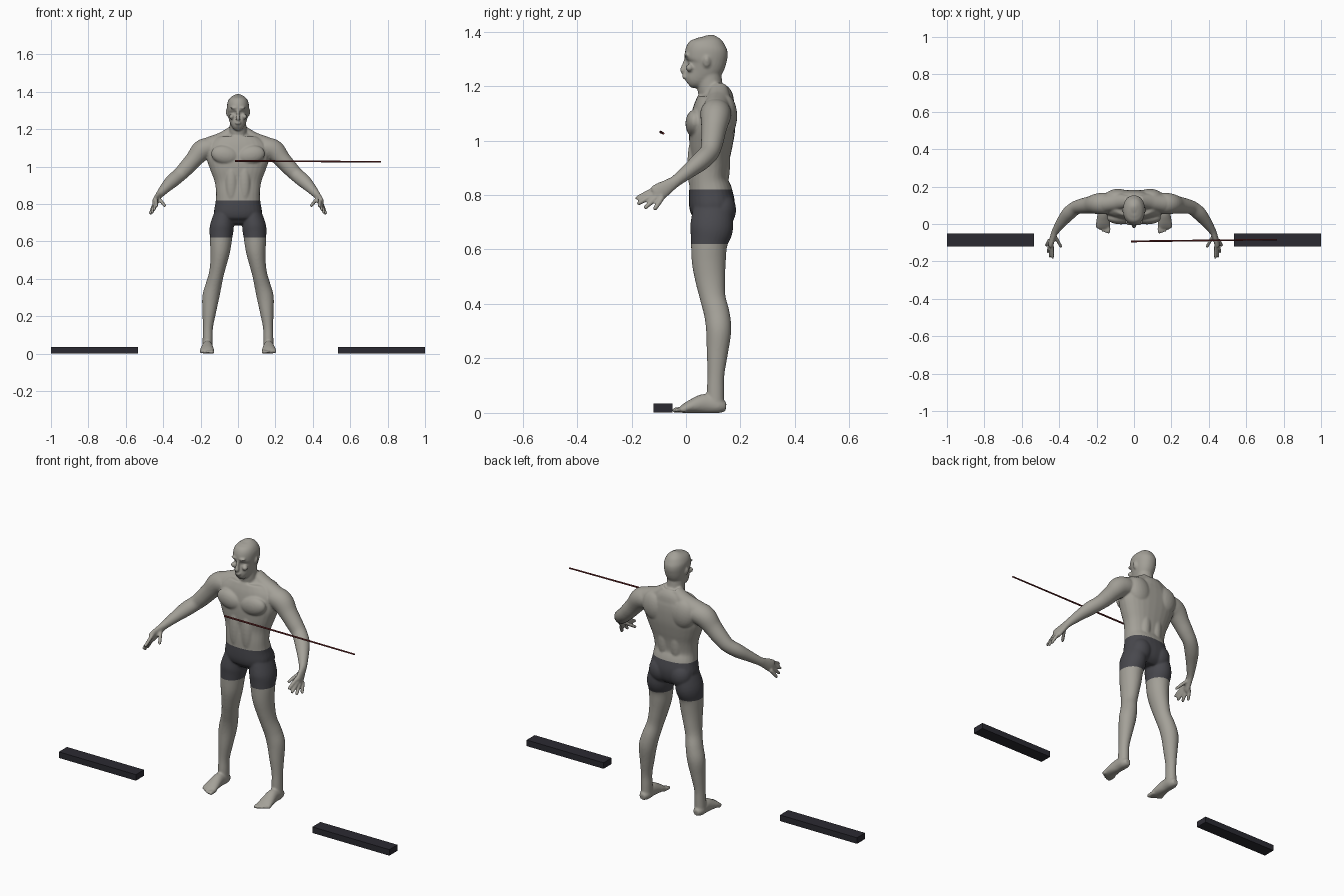
import bpy, bmesh, math
from mathutils import Vector, Matrix

if "Cube" in bpy.data.objects:
    bpy.data.objects.remove(bpy.data.objects["Cube"])


def material(name, rgb):
    m = bpy.data.materials.new(name)
    m.use_nodes = True
    m.diffuse_color = (*rgb, 1)
    m.node_tree.nodes["Principled BSDF"].inputs["Base Color"].default_value = (*rgb, 1)
    return m


skin = material("skin grey", (.37, .355, .315))
cloth = material("shorts charcoal", (.065, .065, .075))
black = material("bar black", (.024, .023, .031))
red = material("rod red", (.16, .025, .025))

bm = bmesh.new()


def smooth_rows(rows, steps=5):
    """Catmull-Rom interpolation of every column."""
    rows = [Vector(r) for r in rows]
    pts = [rows[0]] + rows + [rows[-1]]
    out = []
    for a, b, c, d in zip(pts, pts[1:], pts[2:], pts[3:]):
        for i in range(steps):
            t = i / steps
            out.append(b + (c - a) * (t / 2) + (a * 2 - b * 5 + c * 4 - d) * (t * t / 2)
                       + (b * 3 - a - c * 3 + d) * (t ** 3 / 2))
    return out + [rows[-1]]


def loft(rows, side=1, sides=28, power=1.0):
    """Closed tube through rows of x, y, z, half width, half depth."""
    rows = smooth_rows(rows)
    centres = [Vector(r[:3]) for r in rows]
    rings = []
    for i, r in enumerate(rows):
        t = (centres[min(i + 1, len(rows) - 1)] - centres[max(i - 1, 0)]).normalized()
        v = t.cross(Vector((1, 0, 0))).normalized()
        u = v.cross(t)
        ring = []
        for k in range(sides):
            a = math.tau * k / sides
            c, s = math.cos(a), math.sin(a)
            c, s = (math.copysign(abs(q) ** power, q) for q in (c, s))
            p = centres[i] + u * (c * r[3]) + v * (s * r[4])
            ring.append(bm.verts.new((p.x * side, p.y, p.z)))
        rings.append(ring)
    for a, b in zip(rings, rings[1:]):
        for k in range(sides):
            n = (k + 1) % sides
            bm.faces.new((a[k], a[n], b[n], b[k]))
    bm.faces.new(rings[0])
    bm.faces.new(rings[-1])


def column(rows, power=1.0):
    """Upright loft from rows of height, half width, front y, back y."""
    loft([(0, (f + b) / 2, z, w, (b - f) / 2) for z, w, f, b in rows], power=power)


def blob(centre, radii, side=1, tilt=0):
    c = Vector((centre[0] * side, *centre[1:]))
    m = Matrix.Translation(c) @ Matrix.Rotation(tilt * side, 4, 'Y') @ Matrix.Diagonal((*radii, 1))
    bmesh.ops.create_uvsphere(bm, u_segments=24, v_segments=14, radius=1, matrix=m)


def digit(base, tip, r, side):
    """Finger or toe with a rounded end."""
    a, b = Vector(base), Vector(tip)
    loft([(*a, r, r), (*a.lerp(b, .5), r, r), (*a.lerp(b, .9), r * .85, r * .85),
          (*b, r * .4, r * .4)], side, 12)


# Torso
column([(.69, .07, .05, .14), (.72, .115, .025, .172), (.76, .128, .012, .18), (.81, .12, .01, .17),
        (.86, .117, .012, .153), (.92, .125, .016, .158), (.98, .147, .012, .17),
        (1.04, .166, .012, .18), (1.1, .165, .022, .183), (1.14, .135, .036, .18),
        (1.165, .09, .05, .172), (1.19, .05, .06, .15)], power=.85)

# Neck and head
column([(1.12, .065, .06, .165), (1.16, .052, .05, .16), (1.19, .046, .042, .138),
        (1.24, .044, .042, .13)])
column([(1.207, .016, -.008, .025), (1.22, .032, -.012, .06), (1.25, .046, -.006, .115),
        (1.28, .054, -.001, .143), (1.31, .058, -.005, .153), (1.34, .057, .001, .151),
        (1.365, .045, .02, .137), (1.38, .026, .045, .112), (1.386, .008, .065, .09)], power=.92)
loft([(0, .002, 1.303, .006, .008), (0, -.006, 1.275, .008, .01), (0, -.01, 1.257, .012, .012),
      (0, -.002, 1.248, .008, .008)])
blob((0, -.006, 1.233), (.017, .009, .007))

for s in (1, -1):
    # Face details
    blob((.022, .002, 1.314), (.02, .011, .006), s)
    blob((.034, .012, 1.267), (.014, .014, .014), s)
    blob((.058, .076, 1.288), (.007, .013, .021), s, .2)

    # Chest, back and seat muscles
    blob((.07, .032, 1.062), (.075, .034, .05), s, -.2)
    blob((.085, .145, 1.09), (.07, .043, .08), s, .3)
    blob((.036, .13, .92), (.035, .032, .12), s)
    blob((.062, .13, .745), (.06, .054, .066), s)
    blob((.035, .03, .91), (.032, .025, .11), s)
    loft([(.03, .12, 1.2, .02, .03), (.085, .12, 1.145, .04, .045), (.15, .11, 1.11, .05, .05)], s)

    # Arm
    loft([(.1, .11, 1.1, .04, .05), (.155, .11, 1.1, .054, .057), (.195, .108, 1.085, .056, .055),
          (.235, .102, 1.04, .046, .046), (.275, .096, .995, .042, .041), (.312, .086, .957, .038, .036),
          (.35, .055, .925, .038, .035), (.385, .012, .89, .03, .028), (.418, -.035, .853, .02, .022),
          (.43, -.06, .836, .016, .025), (.444, -.1, .81, .014, .033), (.448, -.115, .8, .01, .028)], s)

    # Fingers and thumb
    for base, tip in (((.438, -.105, .827), (.435, -.186, .785)), ((.443, -.105, .812), (.449, -.18, .765)),
                      ((.449, -.1, .8), (.46, -.154, .749)), ((.453, -.085, .793), (.47, -.118, .744)),
                      ((.425, -.06, .832), (.388, -.125, .787))):
        digit(base, tip, .0095, s)

    # Leg
    loft([(.072, .098, .76, .05, .07), (.086, .094, .68, .064, .079), (.091, .085, .62, .06, .067),
          (.095, .084, .55, .053, .062), (.105, .09, .48, .044, .054), (.117, .099, .42, .04, .047),
          (.132, .114, .36, .043, .047), (.146, .12, .3, .045, .046), (.154, .115, .22, .036, .039),
          (.161, .11, .14, .027, .031), (.162, .108, .08, .027, .032), (.163, .108, .025, .028, .032)], s)

    # Foot
    loft([(.163, .147, .022, .016, .016), (.163, .12, .026, .028, .028), (.164, .07, .034, .029, .036),
          (.165, .02, .024, .036, .025), (.166, -.012, .014, .039, .015), (.166, -.022, .011, .036, .01)], s)
    for k in range(5):
        x = .138 + .0148 * k
        digit((x, 0, .012), (x - .002, -.05 + .0022 * k * k, .009), .0115 if k == 0 else .0085, s)

for v in bm.verts:
    v.co.z = max(v.co.z, 0)
bmesh.ops.recalc_face_normals(bm, faces=bm.faces)

# Fuse the parts into one smooth body
mesh = bpy.data.meshes.new("body")
bm.to_mesh(mesh)
bm.free()
body = bpy.data.objects.new("body", mesh)
bpy.context.collection.objects.link(body)
fuse = body.modifiers.new("fuse", 'REMESH')
fuse.mode = 'VOXEL'
fuse.voxel_size = .005
relax = body.modifiers.new("relax", 'SMOOTH')
relax.factor = .5
relax.iterations = 5
fused = bpy.data.meshes.new_from_object(body.evaluated_get(bpy.context.evaluated_depsgraph_get()))
body.modifiers.clear()
body.data = fused
fused.materials.clear()
fused.materials.append(skin)
fused.materials.append(cloth)

# Shorts: cut at waist and hem, then colour between
waist, hem = .82, .62
bm = bmesh.new()
bm.from_mesh(fused)
for z in (waist, hem):
    bmesh.ops.bisect_plane(bm, geom=bm.verts[:] + bm.edges[:] + bm.faces[:],
                           plane_co=(0, 0, z), plane_no=(0, 0, 1))
for f in bm.faces:
    c = f.calc_center_median()
    f.smooth = True
    f.material_index = int(hem < c.z < waist and abs(c.x) < .25)
bm.to_mesh(fused)
bm.free()

# Floor bars
for name, x in (("left_bar", .767), ("right_bar", -.767)):
    bpy.ops.mesh.primitive_cube_add(size=1, location=(x, -.085, .0185))
    bar = bpy.context.object
    bar.name = name
    bar.scale = (.466, .07, .033)
    bar.data.materials.append(black)

# Thin rod in front of the chest
start, end = Vector((-.015, -.093, 1.031)), Vector((.765, -.083, 1.026))
bpy.ops.mesh.primitive_cone_add(vertices=8, radius1=.005, radius2=.004, depth=(end - start).length,
                                location=(start + end) / 2)
rod = bpy.context.object
rod.name = "rod"
rod.rotation_mode = 'QUATERNION'
rod.rotation_quaternion = (end - start).to_track_quat('Z', 'Y')
rod.data.materials.append(red)
